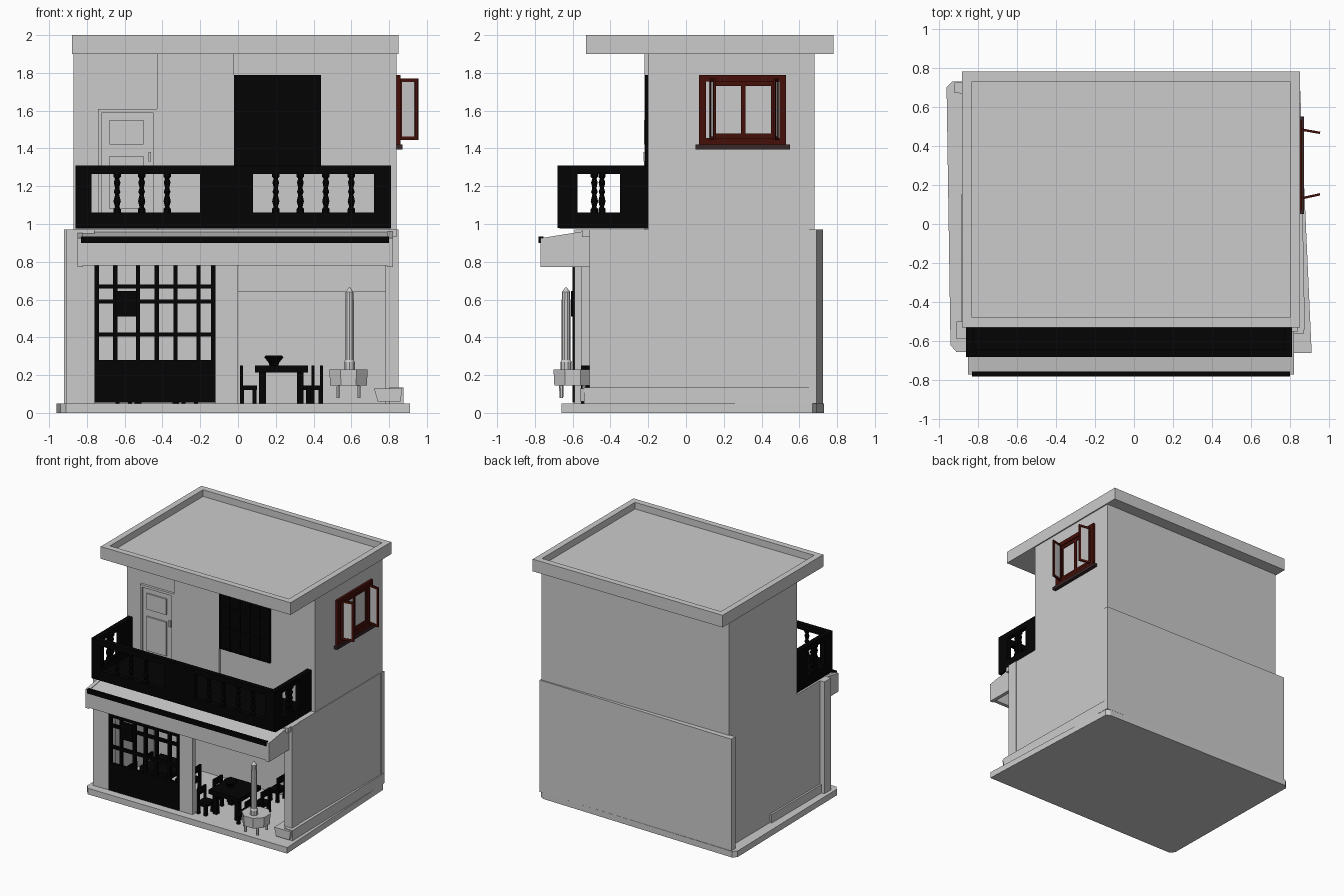
import bpy, bmesh, math
from mathutils import Matrix, Vector

if "Cube" in bpy.data.objects:
    bpy.data.objects.remove(bpy.data.objects["Cube"])


def mat(name, r, g, b):
    m = bpy.data.materials.new(name)
    m.diffuse_color = (r, g, b, 1)
    m.use_nodes = True
    m.node_tree.nodes["Principled BSDF"].inputs["Base Color"].default_value = m.diffuse_color
    return m


BLACK = mat("black_iron", 0.001, 0.001, 0.001)
RED = mat("red_wood", 0.06, 0.005, 0.003)
GLASS = mat("pale_glass", 0.95, 0.95, 0.95)


def finish(name, bm, m=None):
    bmesh.ops.recalc_face_normals(bm, faces=bm.faces)
    me = bpy.data.meshes.new(name)
    bm.to_mesh(me)
    bm.free()
    ob = bpy.data.objects.new(name, me)
    bpy.context.collection.objects.link(ob)
    if m:
        me.materials.append(m)
    return ob


def boxes(name, items, m=None):
    """One object from boxes given as x0, x1, y0, y1, z0, z1."""
    bm = bmesh.new()
    for x0, x1, y0, y1, z0, z1 in items:
        c = Vector(((x0 + x1) / 2, (y0 + y1) / 2, (z0 + z1) / 2))
        s = Matrix.Diagonal((x1 - x0, y1 - y0, z1 - z0, 1))
        bmesh.ops.create_cube(bm, size=1, matrix=Matrix.Translation(c) @ s)
    return finish(name, bm, m)


def prism(name, pts, vec, m=None):
    """Extrude a closed 3D outline along vec."""
    bm = bmesh.new()
    f = bm.faces.new([bm.verts.new(p) for p in pts])
    r = bmesh.ops.extrude_face_region(bm, geom=[f])
    vs = [v for v in r["geom"] if isinstance(v, bmesh.types.BMVert)]
    bmesh.ops.translate(bm, verts=vs, vec=vec)
    return finish(name, bm, m)


def lathe(name, prof, places, n=8, m=None):
    """Revolve an (r, z) profile at each x, y place."""
    bm = bmesh.new()
    for x, y in places:
        rings = [[bm.verts.new((x + r * math.cos(2 * math.pi * (i + .5) / n),
                                y + r * math.sin(2 * math.pi * (i + .5) / n), z))
                  for i in range(n)] for r, z in prof]
        for a, b in zip(rings, rings[1:]):
            for i in range(n):
                j = (i + 1) % n
                bm.faces.new((a[i], a[j], b[j], b[i]))
        bm.faces.new(rings[0])
        bm.faces.new(rings[-1])
    return finish(name, bm, m)


# ground slab, a little wider at the front, with clipped corners
prism("base_slab", [(-.94, -.62, 0), (-.91, -.655, 0), (.91, -.66, 0), (.85, .67, 0), (.82, .69, 0),
                    (-.93, .73, 0), (-.96, .7, 0)], (0, 0, .05))

# ground floor shell
for name, x, w, yf in (("left_wall", -.87, .05, -.57), ("right_wall", .79, .055, -.5)):
    prism(name, [(x, yf, .05), (x, .68, .05), (x, .68, .97), (x, yf, .97)], (w, 0, 0))
prism("back_outer_panel", [(-.92, .67, .05), (.85, .65, .05), (.85, .69, .05), (-.92, .725, .05)], (0, 0, .92))
boxes("inner_wall", [(-.82, .79, .08, .11, .05, .93)])
boxes("first_floor_slab", [(-.87, .84, -.55, .68, .93, .97)])
boxes("front_pillars", [(-.83, -.76, -.59, -.5, .05, .97), (-.12, 0, -.59, -.55, .05, .95),
                        (.78, .85, -.51, -.42, .05, .97), (-.91, -.83, -.59, -.5, .05, .97)])
boxes("patio_lintel", [(0, .79, .06, .08, .64, .93)])
prism("right_skirting", [(.8, -.54, .05), (.875, -.54, .05), (.853, .68, .05), (.8, .68, .05)], (0, 0, .085))
boxes("left_skirting", [(-.885, -.86, -.5, .15, .05, .12)])
prism("pillar_foot", [(.74, -.56, .06), (.86, -.56, .06), (.87, -.56, .13), (.72, -.56, .13)], (0, .14, 0))

# upper storey
prism("upper_storey", [(-.87, -.2, .97), (.84, -.2, .97), (.84, .68, .97), (-.87, .68, .97)], (0, 0, .94))
boxes("upper_wall_bay", [(-.43, -.02, -.22, -.19, .97, 1.9)])

# flat roof: deck inside a raised rim
boxes("roof_deck", [(-.87, .84, -.52, .77, 1.9, 1.945)])
prism("roof_rim_front", [(-.88, -.53, 1.9), (.85, -.53, 1.9), (.8, -.48, 1.9), (-.83, -.48, 1.9)], (0, 0, .1))
prism("roof_rim_back", [(-.88, .78, 1.9), (.85, .78, 1.9), (.8, .73, 1.9), (-.83, .73, 1.9)], (0, 0, .1))
prism("roof_rim_left", [(-.88, -.53, 1.9), (-.83, -.48, 1.9), (-.83, .73, 1.9), (-.88, .78, 1.9)], (0, 0, .1))
prism("roof_rim_right", [(.85, -.53, 1.9), (.8, -.48, 1.9), (.8, .73, 1.9), (.85, .78, 1.9)], (0, 0, .1))

# awning with sloping top and dark roller bar
prism("awning", [(-.84, -.77, .78), (-.84, -.77, .92), (-.84, -.5, .965), (-.84, -.5, .93), (-.84, -.74, .89),
                 (-.84, -.74, .78)], (1.65, 0, 0))
for s, x in (("left", -.85), ("right", .79)):
    prism(s + "_awning_cheek", [(x, -.77, .772), (x, -.77, .925), (x, -.5, .968), (x, -.5, .772)], (.03, 0, 0))
boxes("awning_bar", [(-.83, .8, -.78, -.755, .9, .935)], BLACK)

# balcony: floor, panelled parapet with openings, balusters
boxes("balcony_floor", [(-.86, .81, -.67, -.2, .975, 1.01)], BLACK)
F = (-.68, -.64)
front = [(-.86, .81, *F, .98, 1.06), (-.86, .81, *F, 1.265, 1.31)]
front += [(a, b, *F, 1.06, 1.265) for a, b in ((-.86, -.775), (-.2, .08), (.72, .81))]
boxes("balcony_front", front, BLACK)
for s, x in (("left", -.86), ("right", .77)):
    boxes(s + "_balcony_side", [(x, x + .04, -.66, -.2, .98, 1.06), (x, x + .04, -.66, -.2, 1.265, 1.31),
                                (x, x + .04, -.66, -.575, 1.06, 1.265),
                                (x, x + .04, -.35, -.2, 1.06, 1.265)], BLACK)
BAL = [(.021, 1.05), (.021, 1.08), (.012, 1.09), (.021, 1.12), (.012, 1.155), (.019, 1.17),
       (.012, 1.19), (.019, 1.22), (.012, 1.24), (.021, 1.25), (.021, 1.27)]
spots = [(x, -.66) for x in (-.64, -.51, -.375, .2, .33, .465, .6)]
spots += [(x, y) for x in (-.84, .79) for y in (-.485, -.445)]
lathe("balusters", BAL, spots, 8, BLACK)

# balcony door with frame, panels and handle
boxes("balcony_door", [(-.72, -.45, -.21, -.19, 1.01, 1.59)])
boxes("balcony_door_frame", [(-.74, -.72, -.22, -.19, 1.01, 1.61), (-.45, -.43, -.22, -.19, 1.01, 1.61),
                             (-.72, -.45, -.22, -.19, 1.59, 1.61)])
boxes("balcony_door_panels", [(-.68, -.5, -.222, -.2, 1.42, 1.55), (-.68, -.5, -.222, -.2, 1.08, 1.36)])
boxes("balcony_door_handle", [(-.475, -.46, -.225, -.2, 1.33, 1.38)])

# slatted shutter
boxes("shutter", [(-.02, .44, -.212, -.19, 1.27, 1.79)] +
      [(-.02 + i * .0895, -.008 + i * .0895, -.218, -.21, 1.27, 1.79) for i in range(6)] +
      [(-.02, .44, -.216, -.21, z, z + .015) for z in (1.27, 1.44, 1.61, 1.775)], BLACK)

# shop front: solid lower panel with a grid above
D = (-.6, -.575)
grid = [(-.76, -.12, *D, .055, .28)]
grid += [(x - .011, x + .011, *D, .28, .93) for x in (-.748, -.65, -.53, -.43, -.33, -.21, -.131)]
grid += [(-.76, -.12, *D, z - .011, z + .011) for z in (.415, .59, .67, .8, .92)]
grid += [(-.65, -.535, -.61, -.585, .51, .645)]
boxes("shop_front", grid, BLACK)


# side window frame, glass, sill and open sashes
def ring(x0, x1, y0, y1, z0, z1, t):
    return [(x0, x1, y0, y1, z0, z0 + t), (x0, x1, y0, y1, z1 - t, z1),
            (x0, x1, y0, y0 + t, z0 + t, z1 - t), (x0, x1, y1 - t, y1, z0 + t, z1 - t)]


boxes("window_frame", ring(.83, .86, .07, .53, 1.42, 1.79, .035) +
      ring(.83, .852, .125, .475, 1.455, 1.755, .025) + [(.83, .852, .29, .315, 1.46, 1.75)], RED)
boxes("window_glass", [(.83, .844, .1, .5, 1.45, 1.76)], GLASS)
boxes("window_sill", [(.82, .87, .05, .55, 1.395, 1.42)], mat("dark_wood", .04, .02, .02))
for s, y, a in (("front", .13, 12), ("rear", .485, -10)):
    for part, items, m in (("sash", ring(-.006, .006, 0, .105, 1.445, 1.77, .018), RED),
                           ("sash_glass", [(-.002, .002, .01, .1, 1.455, 1.76)], GLASS)):
        ob = boxes(s + "_" + part, items, m)
        ob.location = (.85, y, 0)
        ob.rotation_euler.z = math.radians(a - 90)


# tables and chairs
def table(name, x, y):
    boxes(name, [(x - .14, x + .14, y - .14, y + .14, .215, .25)] +
          [(x + i * .1 - .018, x + i * .1 + .018, y + j * .1 - .018, y + j * .1 + .018, .05, .22)
           for i in (-1, 1) for j in (-1, 1)], BLACK)


def chair(name, x, y, s):
    """Chair with its back on the side s (-1 left, 1 right)."""
    legs = [(x + i * .033 - .011, x + i * .033 + .011, y + j * .045 - .011, y + j * .045 + .011, .05, .14)
            for i in (-1, 1) for j in (-1, 1)]
    bx = x + s * .037
    back = [(bx - .008, bx + .008, y + j * .045 - .011, y + j * .045 + .011, .14, .25) for j in (-1, 1)]
    boxes(name, legs + back + [(x - .045, x + .045, y - .055, y + .055, .12, .145),
                               (bx - .007, bx + .007, y - .05, y + .05, .2, .25)], BLACK)


for zone, tx, ty in (("patio", .23, -.37), ("indoor", -.43, -.33)):
    table(zone + "_table", tx, ty)
    for i, (s, dy) in enumerate(((-1, -.13), (-1, .08), (1, -.11), (1, .1))):
        chair(f"{zone}_chair_{i + 1}", tx + s * .175, ty + dy, s)
chair("rear_chair", .36, 0, 1)
lathe("table_bowl", [(.025, .25), (.03, .265), (.055, .295), (.045, .305)], [(.19, -.37)], 8, BLACK)

# patio column standing in an octagonal tub
lathe("column_tub", [(.105, .145), (.11, .23)], [(.585, -.6)], 8)
lathe("column_pole", [(.03, .23), (.03, .27), (.024, .28), (.024, .6), (.022, .6), (.022, .64),
                      (.003, .665)], [(.59, -.635)], 10)
lathe("tub_legs", [(.01, .08), (.012, .15)],
      [(.585 + .055 * i, -.6 + .06 * j) for i in (-1, 1) for j in (-1, 1)], 6)
